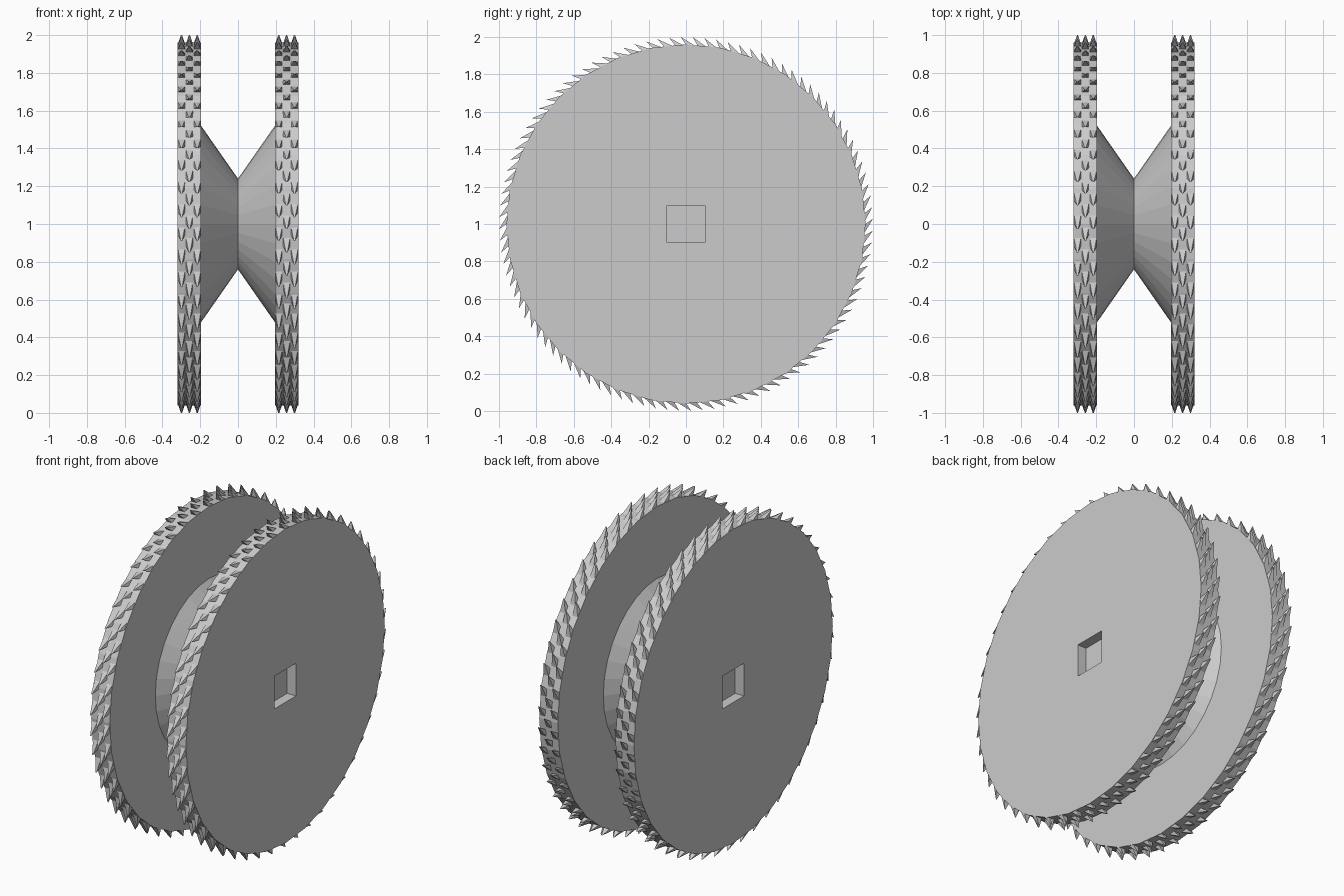
import bpy, bmesh
from math import sin, cos, pi

cube = bpy.data.objects.get("Cube")
if cube:
    bpy.data.objects.remove(cube, do_unlink=True)

GREY = (0.6, 0.6, 0.6, 1)
metal = bpy.data.materials.new("plain grey")
metal.use_nodes = True
metal.diffuse_color = GREY
metal.node_tree.nodes["Principled BSDF"].inputs["Base Color"].default_value = GREY

INNER, OUTER = 0.195, 0.32      # disc faces along the axle
RIM, TIP = 0.96, 1.0            # disc radius, tooth tip radius
SEGMENTS, TEETH, ROWS = 32, 50, 3
HOLE_DEPTH = 0.06


def add_object(name, bm):
    bmesh.ops.recalc_face_normals(bm, faces=bm.faces)
    mesh = bpy.data.meshes.new(name)
    bm.to_mesh(mesh)
    bm.free()
    mesh.materials.append(metal)
    ob = bpy.data.objects.new(name, mesh)
    bpy.context.collection.objects.link(ob)
    return ob


def on_wheel(x, radius, angle):
    return (x, radius * cos(angle), 1 + radius * sin(angle))


def lathe(name, profile):
    """Revolve (x, radius) points around the axle and cap both ends."""
    bm = bmesh.new()
    rings = [[bm.verts.new(on_wheel(x, r, 2 * pi * i / SEGMENTS))
              for i in range(SEGMENTS)] for x, r in profile]
    for a, b in zip(rings, rings[1:]):
        for i in range(SEGMENTS):
            j = (i + 1) % SEGMENTS
            bm.faces.new((a[i], a[j], b[j], b[i]))
    bm.faces.new(rings[0])
    bm.faces.new(rings[-1])
    return add_object(name, bm)


def cut_socket(disc, side):
    """Blind square socket in the outer face."""
    bm = bmesh.new()
    bmesh.ops.create_cube(bm, size=1)
    bmesh.ops.scale(bm, verts=bm.verts, vec=(2 * HOLE_DEPTH, 0.205, 0.2))
    bmesh.ops.translate(bm, verts=bm.verts, vec=(side * OUTER, 0, 1))
    cutter = add_object("socket_cutter", bm)
    cutter.hide_render = True
    mod = disc.modifiers.new("socket", "BOOLEAN")
    mod.operation, mod.solver, mod.object = "DIFFERENCE", "EXACT", cutter
    bpy.context.view_layer.objects.active = disc
    bpy.ops.object.modifier_apply(modifier=mod.name)
    bpy.data.objects.remove(cutter, do_unlink=True)


def add_teeth(name, side):
    """Rows of raked, pointed teeth; the middle row is staggered."""
    bm = bmesh.new()
    width = (OUTER - INNER) / ROWS
    half = width / 2
    for row in range(ROWS):
        x = side * (INNER + (row + 0.5) * width)
        for k in range(TEETH):
            a = 2 * pi * (k + 0.5 * (row % 2)) / TEETH
            root = RIM - 0.012
            base = [bm.verts.new(on_wheel(x + dx, root, a + da))
                    for dx, da in ((-half, 0), (half, 0), (half, 0.055), (-half, 0.055))]
            tip = [bm.verts.new(on_wheel(x + dx, TIP, a + 0.09)) for dx in (-0.003, 0.003)]
            bm.faces.new(base)
            bm.faces.new((base[0], base[1], tip[1], tip[0]))
            bm.faces.new((base[3], base[2], tip[1], tip[0]))
            bm.faces.new((base[1], base[2], tip[1]))
            bm.faces.new((base[0], base[3], tip[0]))
    return add_object(name, bm)


# Hub: two cones meeting at a narrow waist
lathe("waisted_hub", [(-INNER, 0.52), (0, 0.24), (INNER, 0.52)])

# Mirrored toothed discs
for label, side in (("left", 1), ("right", -1)):
    disc = lathe(label + "_disc", [(side * INNER, RIM), (side * OUTER, RIM)])
    cut_socket(disc, side)
    add_teeth(label + "_teeth", side)
